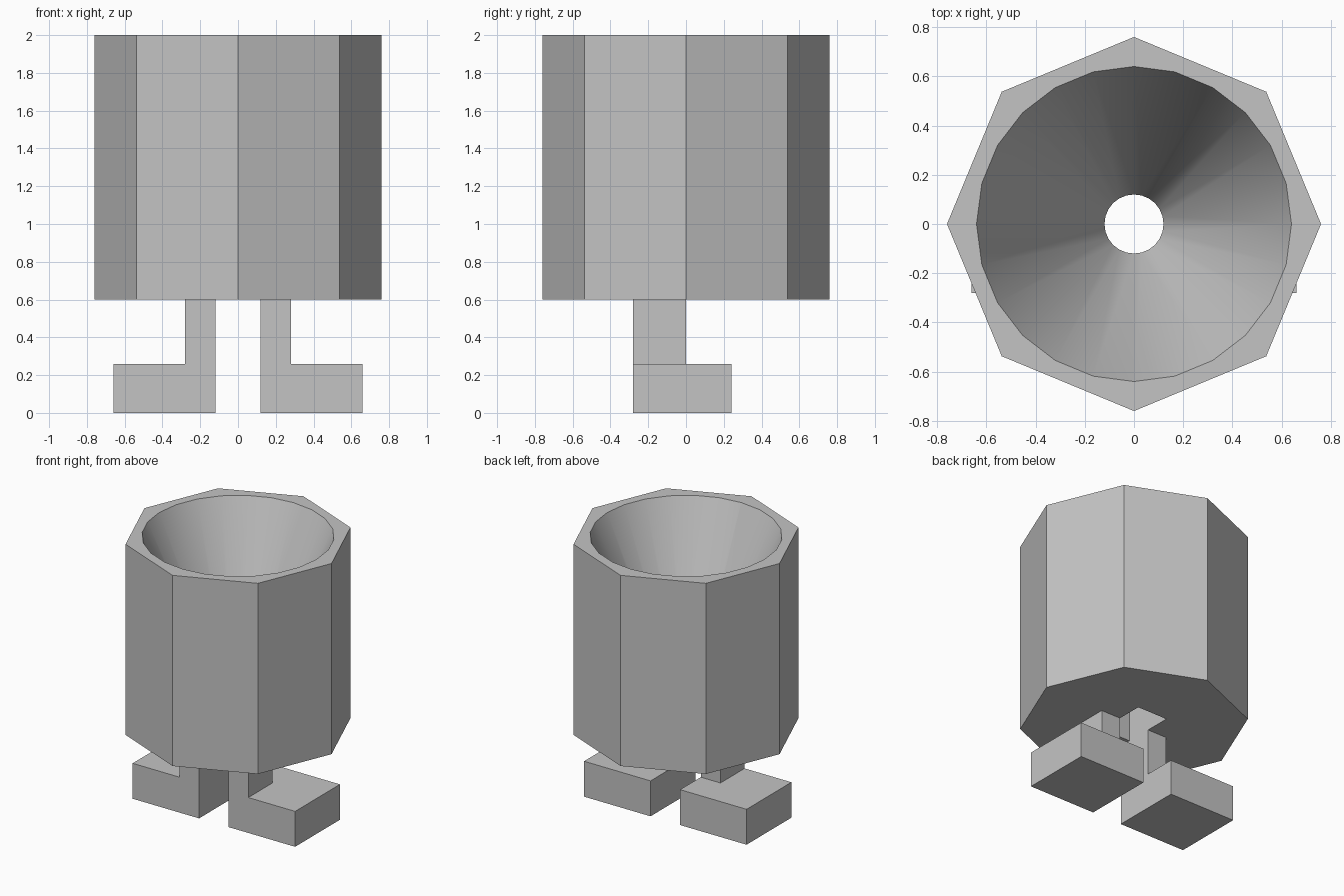
import bpy, bmesh, math
from mathutils import Matrix, Vector

cube = bpy.data.objects.get("Cube")
if cube:
    bpy.data.objects.remove(cube, do_unlink=True)

# Single grey material
grey = bpy.data.materials.new("plain grey")
grey.use_nodes = True
COLOUR = (0.55, 0.55, 0.55, 1)
grey.diffuse_color = COLOUR
grey.node_tree.nodes["Principled BSDF"].inputs["Base Color"].default_value = COLOUR


def finish(name, bm):
    bmesh.ops.recalc_face_normals(bm, faces=bm.faces)
    mesh = bpy.data.meshes.new(name)
    bm.to_mesh(mesh)
    bm.free()
    mesh.materials.append(grey)
    obj = bpy.data.objects.new(name, mesh)
    bpy.context.collection.objects.link(obj)
    return obj


def box(name, low, high):
    low, high = Vector(low), Vector(high)
    bm = bmesh.new()
    bmesh.ops.create_cube(bm, size=1, matrix=Matrix.Translation((low + high) / 2)
                          @ Matrix.Diagonal((*(high - low), 1)))
    return finish(name, bm)


def cone(name, sides, r_low, r_high, z_low, z_high):
    """Upright prism or cone with its first corner on an axis."""
    bm = bmesh.new()
    rings = []
    for r, z in ((r_low, z_low), (r_high, z_high)):
        rings.append([bm.verts.new((r * math.cos(math.tau * i / sides),
                                    r * math.sin(math.tau * i / sides), z))
                      for i in range(sides)])
    for i in range(sides):
        j = (i + 1) % sides
        bm.faces.new((rings[0][i], rings[0][j], rings[1][j], rings[1][i]))
    for ring in rings:
        bm.faces.new(ring)
    return finish(name, bm)


def cut(target, cutter):
    cutter.hide_render = True
    mod = target.modifiers.new("cut", 'BOOLEAN')
    mod.operation, mod.solver, mod.object = 'DIFFERENCE', 'EXACT', cutter
    bpy.context.view_layer.objects.active = target
    bpy.ops.object.modifier_apply(modifier=mod.name)
    bpy.data.objects.remove(cutter, do_unlink=True)


# Octagonal body
BASE, TOP, CEILING = 0.6, 2.0, 0.82
body = cone("body", 8, 0.76, 0.76, BASE, TOP)

# Slot in the underside, then the funnel that opens into it
cut(body, box("slot_cutter", (-0.122, -0.19, BASE - 0.1), (0.122, 0.19, CEILING)))
slope = (0.64 - 0.12) / (TOP - CEILING)
extra = 0.05
cut(body, cone("funnel_cutter", 24, 0.12 - slope * extra, 0.64 + slope * extra,
               CEILING - extra, TOP + extra))

# Smooth funnel, sharp outer corners
bpy.ops.object.select_all(action='DESELECT')
body.select_set(True)
bpy.context.view_layer.objects.active = body
bpy.ops.object.shade_smooth_by_angle(angle=math.radians(30))

# Legs and feet
for side, s in (("left", 1), ("right", -1)):
    def span(a, b):
        return sorted((s * a, s * b))
    x0, x1 = span(0.12, 0.28)
    box(side + "_leg", (x0, -0.28, 0.26), (x1, 0, BASE))
    x0, x1 = span(0.12, 0.66)
    box(side + "_foot", (x0, -0.28, 0), (x1, 0.24, 0.26))
